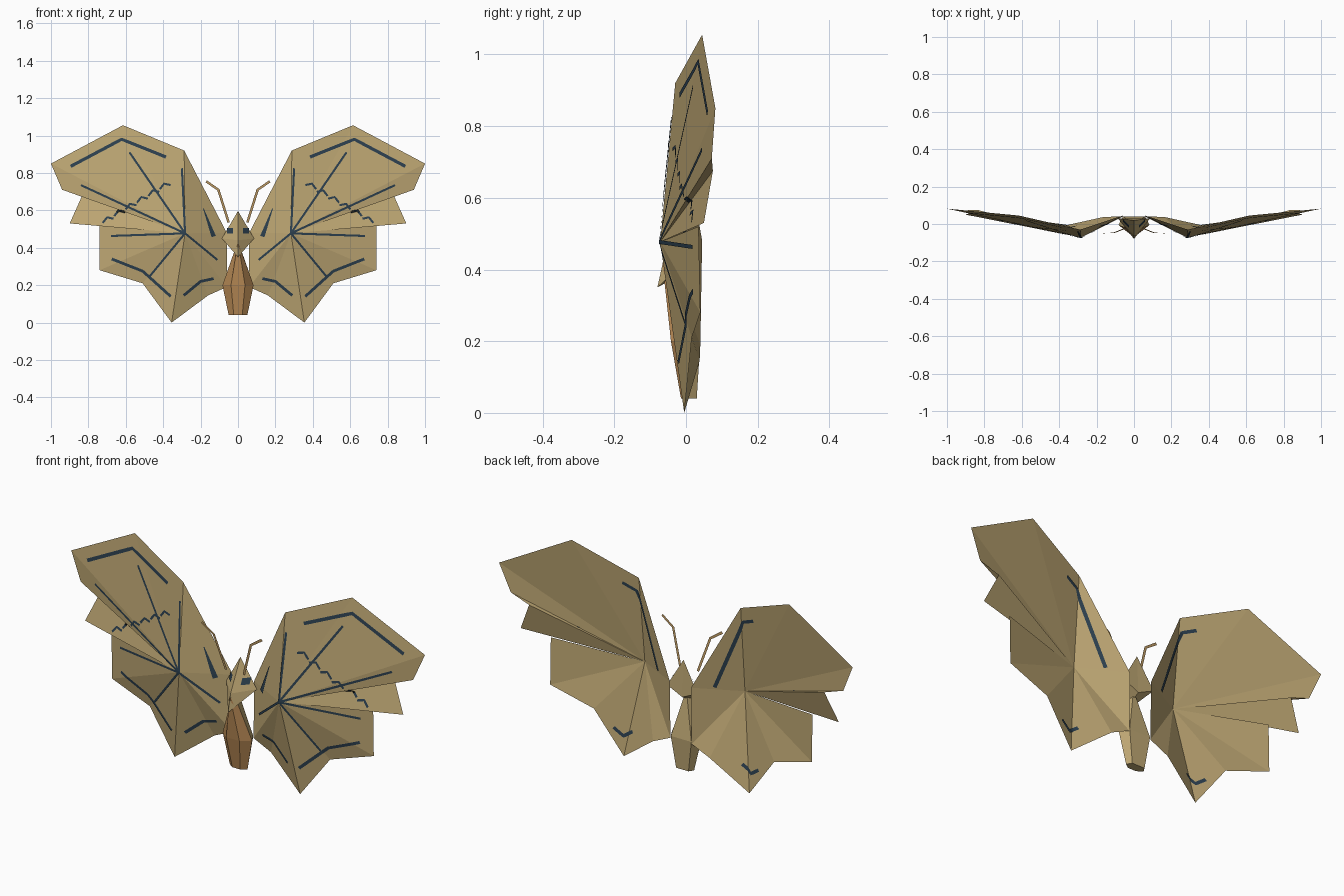
import bpy, bmesh, math
from mathutils import Vector

if "Cube" in bpy.data.objects:
    bpy.data.objects.remove(bpy.data.objects["Cube"])


def material(name, rgb):
    m = bpy.data.materials.new(name)
    m.diffuse_color = (*rgb, 1)
    m.use_nodes = True
    m.node_tree.nodes["Principled BSDF"].inputs["Base Color"].default_value = m.diffuse_color
    return m


TAN = material("tan paper", (0.52, 0.39, 0.175))
ORANGE = material("orange brown", (0.50, 0.265, 0.095))
AMBER = material("amber tan", (0.52, 0.33, 0.13))
NAVY = material("dark slate blue", (0.026, 0.052, 0.08))


def build(name, verts, faces, mat, mirror=False, fix=False):
    me = bpy.data.meshes.new(name)
    me.from_pydata(verts, [], faces)
    if fix:
        bm = bmesh.new()
        bm.from_mesh(me)
        bmesh.ops.recalc_face_normals(bm, faces=bm.faces)
        bm.to_mesh(me)
        bm.free()
    me.materials.append(mat)
    ob = bpy.data.objects.new(name, me)
    bpy.context.collection.objects.link(ob)
    if mirror:
        ob.modifiers.new("mirror", 'MIRROR').use_mirror_merge = False
    return ob


# Wings: folded fans around one hub point
HUB = Vector((0.283, -0.072, 0.477))
FORE = [(0.06, 0.045, 0.48), (0.288, -0.03, 0.92), (0.615, 0.045, 1.055),
        (1.0, 0.082, 0.85), (0.94, 0.072, 0.71), (0.835, 0.075, 0.675), (0.90, 0.05, 0.53)]
HIND = [(0.74, 0.035, 0.52), (0.74, 0.04, 0.28), (0.51, 0.016, 0.21), (0.355, -0.005, 0.0),
        (0.16, 0.038, 0.145), (0.06, 0.04, 0.19), (0.06, 0.045, 0.48)]
for name, rim in (("fore_wing", FORE), ("hind_wing", HIND)):
    build(name, [HUB] + rim, [(0, i, i + 1) for i in range(1, len(rim))], TAN, True)


def wing_y(x, z):
    """Depth of the folded wing at a front-view position."""
    px, pz = x - HUB.x, z - HUB.z
    for rim in (FORE, HIND):
        for a, b in zip(rim, rim[1:]):
            a, b = Vector(a) - HUB, Vector(b) - HUB
            det = a.x * b.z - a.z * b.x
            if abs(det) < 0.01:
                continue
            s = (px * b.z - pz * b.x) / det
            t = (a.x * pz - a.z * px) / det
            if s >= -1e-3 and t >= -1e-3:
                return HUB.y + s * a.y + t * b.y
    return HUB.y


def ribbon(name, pts, width, mat, depth, steps=8, taper=1.0):
    """Thin flat strip along a front-view path; depth gives y at (x, z)."""
    path = []
    for (x0, z0), (x1, z1) in zip(pts, pts[1:]):
        path += [Vector((x0 + (x1 - x0) * k / steps, z0 + (z1 - z0) * k / steps))
                 for k in range(steps)]
    path.append(Vector(pts[-1]))
    verts, n = [], len(path)
    for i, p in enumerate(path):
        d = (path[min(i + 1, n - 1)] - path[max(i - 1, 0)]).normalized()
        w = width / 2 * (1 + (taper - 1) * i / (n - 1))
        side = Vector((-d.y, d.x)) * w
        for q in (p + side, p - side):
            verts.append((q.x, depth(q.x, q.y), q.y))
    faces = [(2 * i, 2 * i + 1, 2 * i + 3, 2 * i + 2) for i in range(n - 1)]
    return build(name, verts, faces, mat, True)


def front(x, z):
    return wing_y(x, z) - 0.004


def back(x, z):
    return wing_y(x, z) + 0.004


# Wing veins
h = (HUB.x, HUB.z)
for i, end in enumerate([(0.30, 0.825), (0.58, 0.91), (0.84, 0.735),
                         (0.68, 0.463), (0.47, 0.25), (0.11, 0.335)]):
    ribbon(f"wing_vein_{i + 1}", [h, end], 0.011, NAVY, front)

# Border bands, continuing behind the wing at the folds
ribbon("fore_band", [(0.895, 0.835), (0.622, 0.98), (0.385, 0.885)], 0.017, NAVY, front)
ribbon("fore_band_back", [(0.37, 0.88), (0.30, 0.85), (0.16, 0.49)], 0.016, NAVY, back)
ribbon("fore_inner_mark", [(0.185, 0.61), (0.13, 0.46)], 0.004, NAVY, front, taper=6)
ribbon("hind_band", [(0.675, 0.34), (0.51, 0.275), (0.465, 0.235), (0.36, 0.14)],
       0.015, NAVY, front)
ribbon("hind_inner_band", [(0.13, 0.235), (0.20, 0.22), (0.29, 0.145)], 0.015, NAVY, front)
ribbon("hind_band_back", [(0.41, 0.135), (0.36, 0.10), (0.31, 0.135)], 0.016, NAVY, back)

# Scalloped row of small arches across the fore wing
for i in range(6):
    x, z = 0.36 + 0.061 * i, 0.735 - 0.036 * i
    ribbon(f"scallop_{i + 1}", [(x, z), (x + 0.035, z + 0.008), (x + 0.058, z - 0.022)],
           0.011, NAVY, front, 3)

# Head: folded pointed shape
head = [(0, 0.02, 0.597), (-0.086, 0.03, 0.45), (0.086, 0.03, 0.45),
        (0, -0.06, 0.44), (0, -0.08, 0.35), (0, 0.03, 0.41)]
build("head", head, [(0, 1, 3), (0, 3, 2), (1, 4, 3), (3, 4, 2),
                     (1, 5, 4), (4, 5, 2), (0, 5, 1), (0, 2, 5)], TAN, fix=True)


# Eyes: square plates lying on the brow faces
def brow_y(x, z):
    a, b, c = Vector(head[0]), Vector(head[2]), Vector(head[3])
    n = (b - a).cross(c - a)
    return a.y - (n.x * (x - a.x) + n.z * (z - a.z)) / n.y - 0.005


ribbon("eye", [(0.028, 0.49), (0.058, 0.49)], 0.03, NAVY, brow_y, 1)

# Antennae
ribbon("antenna", [(0.05, 0.535), (0.105, 0.71), (0.17, 0.755)], 0.013, AMBER,
       lambda x, z: -0.05 + 0.25 * max(0, 0.74 - z) * 0.5, 1)

# Abdomen: lofted rings, orange in front and tan behind
rings = [(0.42, 0.006, -0.066, 0.0), (0.20, 0.083, -0.042, 0.04), (0.04, 0.05, -0.014, 0.03)]
verts = []
for z, w, yf, yb in rings:
    m = yf + (yb - yf) * 0.45
    verts += [(-w, m, z), (-w * 0.45, yf, z), (w * 0.45, yf, z),
              (w, m, z), (w * 0.7, yb, z), (-w * 0.7, yb, z)]
faces = [(6 * r + i, 6 * r + (i + 1) % 6, 6 * r + 6 + (i + 1) % 6, 6 * r + 6 + i)
         for r in range(2) for i in range(6)]
faces += [tuple(range(6)), tuple(range(12, 18))]
abdomen = build("abdomen", verts, faces, ORANGE, fix=True)
abdomen.data.materials.append(TAN)
for p in abdomen.data.polygons:
    p.material_index = 0 if p.normal.y < -0.1 else 1
